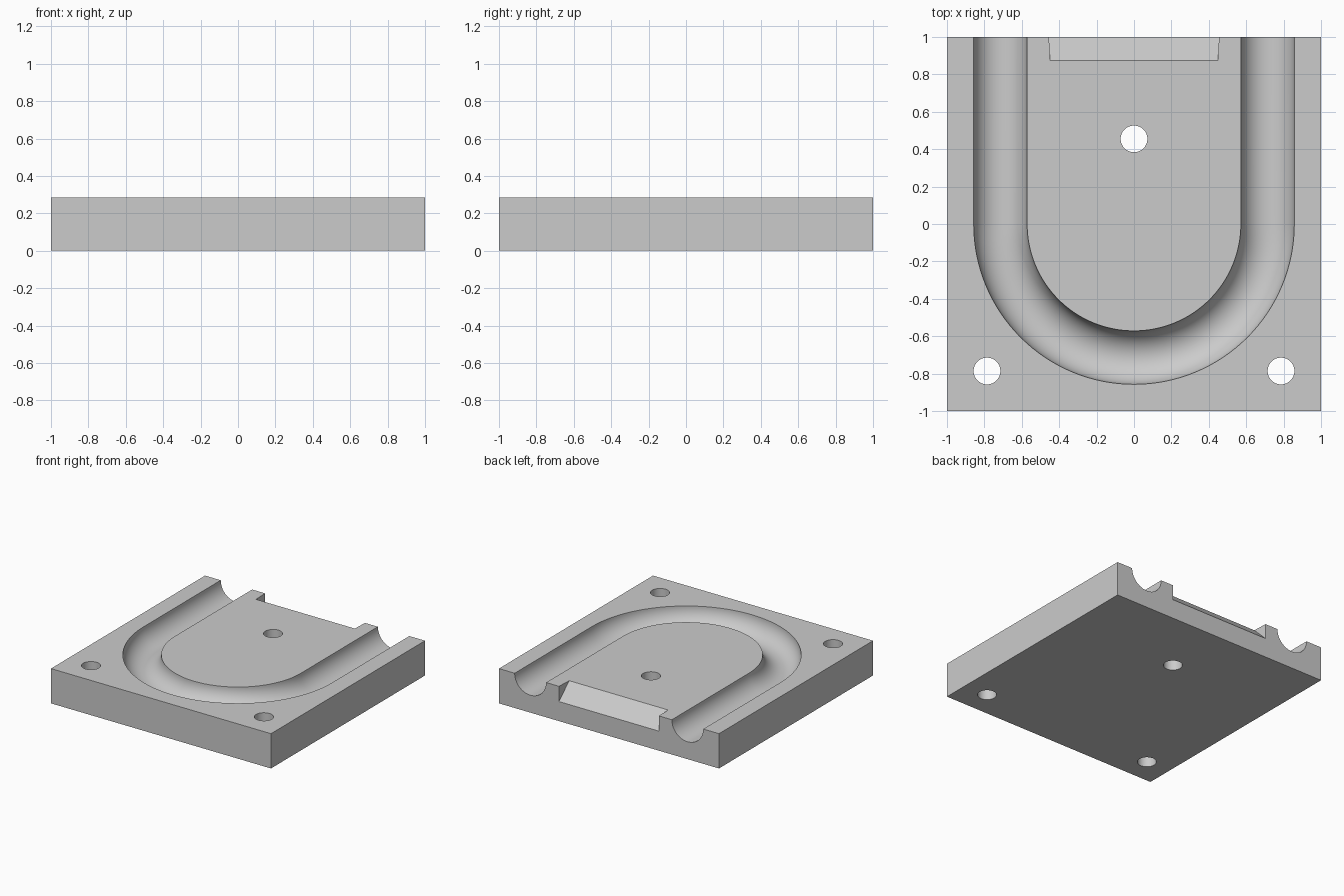
import bpy, bmesh
from math import sin, cos, pi, radians
from mathutils import Vector

if "Cube" in bpy.data.objects:
    bpy.data.objects.remove(bpy.data.objects["Cube"])

TOP = 2 / 7          # plate thickness
BEND = 5 / 7         # radius of the channel's centre line
GROOVE = 1 / 7       # radius of the channel's round floor
HOLE = 1 / 14

grey = bpy.data.materials.new("plain grey")
grey.use_nodes = True
colour = (0.6, 0.6, 0.6, 1)
grey.diffuse_color = colour
grey.node_tree.nodes["Principled BSDF"].inputs["Base Color"].default_value = colour


def loft(name, rings):
    """Closed solid skinned over a list of equal-length rings."""
    bm = bmesh.new()
    loops = [[bm.verts.new(p) for p in ring] for ring in rings]
    for a, b in zip(loops, loops[1:]):
        for i in range(len(a)):
            j = (i + 1) % len(a)
            bm.faces.new((a[i], a[j], b[j], b[i]))
    bm.faces.new(loops[0])
    bm.faces.new(loops[-1])
    bmesh.ops.recalc_face_normals(bm, faces=bm.faces)
    mesh = bpy.data.meshes.new(name)
    bm.to_mesh(mesh)
    bm.free()
    mesh.materials.append(grey)
    obj = bpy.data.objects.new(name, mesh)
    bpy.context.collection.objects.link(obj)
    return obj


def square(z):
    return [(x, y, z) for x, y in ((-1, -1), (1, -1), (1, 1), (-1, 1))]


def circle(x, y, z, r, n=48):
    return [(x + r * cos(2 * pi * i / n), y + r * sin(2 * pi * i / n), z) for i in range(n)]


# Square plate
plate = loft("plate", [square(0), square(TOP)])

# U-shaped channel: round-bottomed section swept along two legs and a half circle
N = 32
section = [(GROOVE * cos(pi + pi * i / N), TOP + GROOVE * sin(pi + pi * i / N)) for i in range(N + 1)]
section += [(GROOVE, TOP + 0.1), (-GROOVE, TOP + 0.1)]
stations = [(Vector((-1, 0, 0)), 1.1)]
stations += [(Vector((cos(pi + pi * i / 64), sin(pi + pi * i / 64), 0)), 0) for i in range(65)]
stations += [(Vector((1, 0, 0)), 1.1)]
rings = [[d * (BEND + s) + Vector((0, y, z)) for s, z in section] for d, y in stations]
cutters = [loft("channel_cutter", rings)]

# Three through holes
for i, (x, y) in enumerate([(0, 0.455), (-0.786, -0.786), (0.786, -0.786)]):
    cutters.append(loft(f"hole_cutter_{i + 1}",
                        [circle(x, y, -0.1, HOLE), circle(x, y, TOP + 0.1, HOLE)]))

# Sloped notch in the middle of the back edge, with slightly flared ends
slope = [(0.875, 0), (1.125, -0.25), (1.125, 0.1), (0.875, 0.1)]
cutters.append(loft("notch_cutter", [
    [(side * (0.449 + 0.045 * (y - 0.875)), y, TOP + z) for y, z in slope] for side in (-1, 1)]))

# Cut everything out of the plate
bpy.context.view_layer.objects.active = plate
plate.select_set(True)
for cutter in cutters:
    mod = plate.modifiers.new(cutter.name, "BOOLEAN")
    mod.operation, mod.solver, mod.object = "DIFFERENCE", "EXACT", cutter
    bpy.ops.object.modifier_apply(modifier=mod.name)
    bpy.data.objects.remove(cutter)

bpy.ops.object.shade_smooth_by_angle(angle=radians(30))
